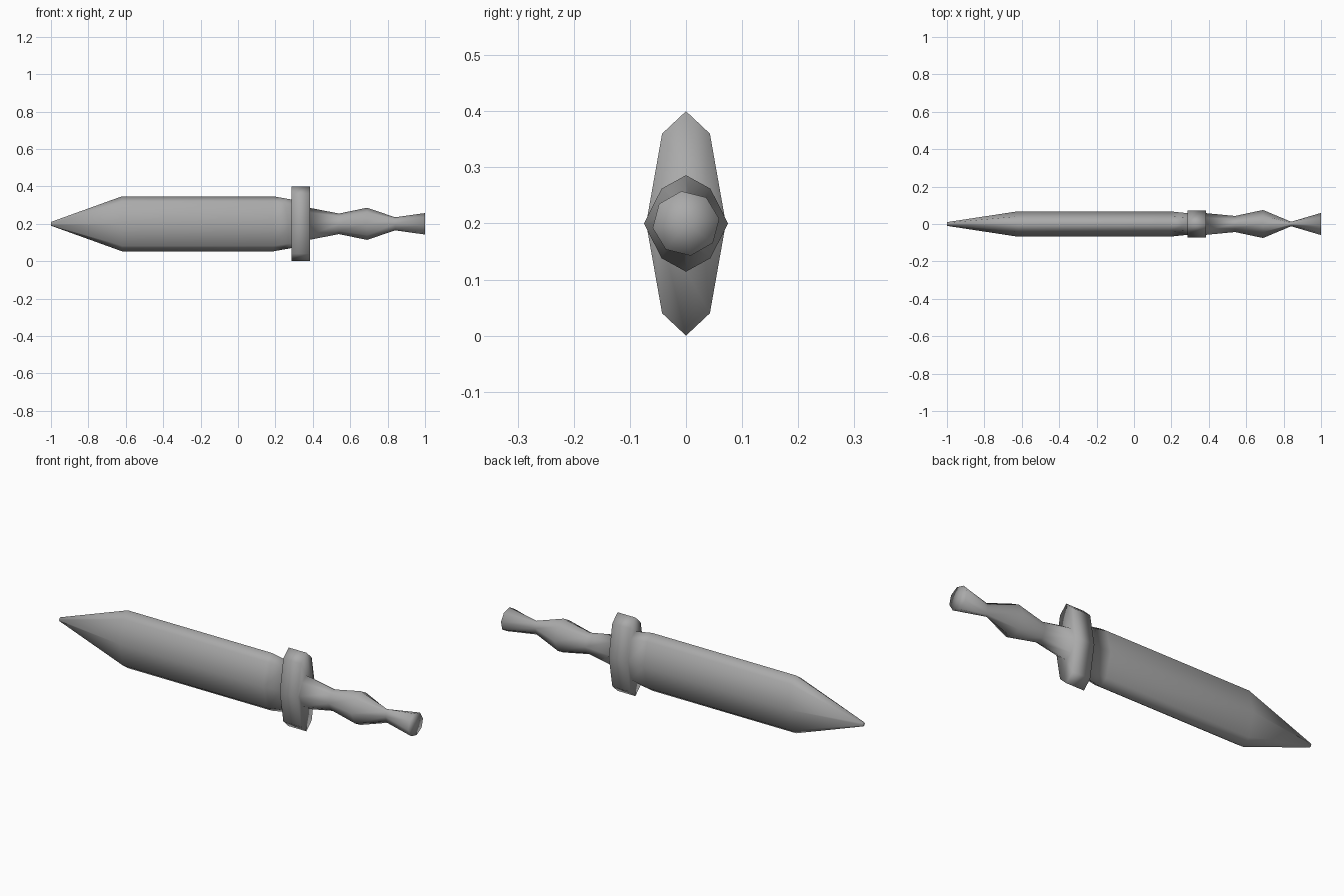
import bpy, bmesh, math

if "Cube" in bpy.data.objects:
    bpy.data.objects.remove(bpy.data.objects["Cube"])

CZ = 0.2  # height of the long axis

# Eight-sided unit sections (y, z): knife-edged for blade/guard, rounder for grip
EDGED = [(0, 1), (0.6, 0.8), (1, 0), (0.6, -0.8), (0, -1), (-0.6, -0.8), (-1, 0), (-0.6, 0.8)]
ROUND = [(0, 1), (0.58, 0.72), (1, 0), (0.58, -0.72), (0, -1), (-0.58, -0.72), (-1, 0), (-0.58, 0.72)]
POMMEL = [(math.sin(math.radians(a * 45 - 8)), math.cos(math.radians(a * 45 - 8))) for a in range(8)]


def loft(name, stations):
    """Skin a list of (x, half width y, half height z, section) rings, capped at both ends."""
    bm = bmesh.new()
    rings = [[bm.verts.new((x, ry * y, CZ + rz * z)) for y, z in sec] for x, ry, rz, sec in stations]
    for a, b in zip(rings, rings[1:]):
        for i in range(8):
            j = (i + 1) % 8
            bm.faces.new((a[i], a[j], b[j], b[i]))
    # Caps fan out from a centre point so the soft shading runs over them
    for ring, x in ((rings[0], stations[0][0]), (rings[-1], stations[-1][0])):
        c = bm.verts.new((x, 0, CZ))
        for i in range(8):
            bm.faces.new((ring[i], ring[(i + 1) % 8], c))
    bmesh.ops.recalc_face_normals(bm, faces=bm.faces)
    for f in bm.faces:
        f.smooth = True
    me = bpy.data.meshes.new(name)
    bm.to_mesh(me)
    bm.free()
    ob = bpy.data.objects.new(name, me)
    bpy.context.collection.objects.link(ob)
    return ob


# Blade from tip to the narrowed root
blade = [(-1.0, 0.01, 0.01, EDGED), (-0.62, 0.068, 0.147, EDGED),
         (0.19, 0.068, 0.147, EDGED), (0.285, 0.058, 0.13, EDGED)]

# Cross guard
guard = [(0.285, 0.071, 0.2, EDGED), (0.385, 0.071, 0.2, EDGED)]

# Waisted grip ending in a flared pommel
grip = [(0.385, 0.058, 0.085, ROUND), (0.54, 0.043, 0.055, ROUND),
        (0.69, 0.075, 0.086, ROUND), (0.84, 0.012, 0.035, ROUND),
        (1.0, 0.06, 0.058, POMMEL)]

# One continuous softly shaded skin
dagger = loft("dagger", blade + guard + grip)
steel = bpy.data.materials.new("dark_steel")
steel.diffuse_color = (0.4, 0.4, 0.4, 1)
steel.use_nodes = True
steel.node_tree.nodes["Principled BSDF"].inputs["Base Color"].default_value = steel.diffuse_color
dagger.data.materials.append(steel)
